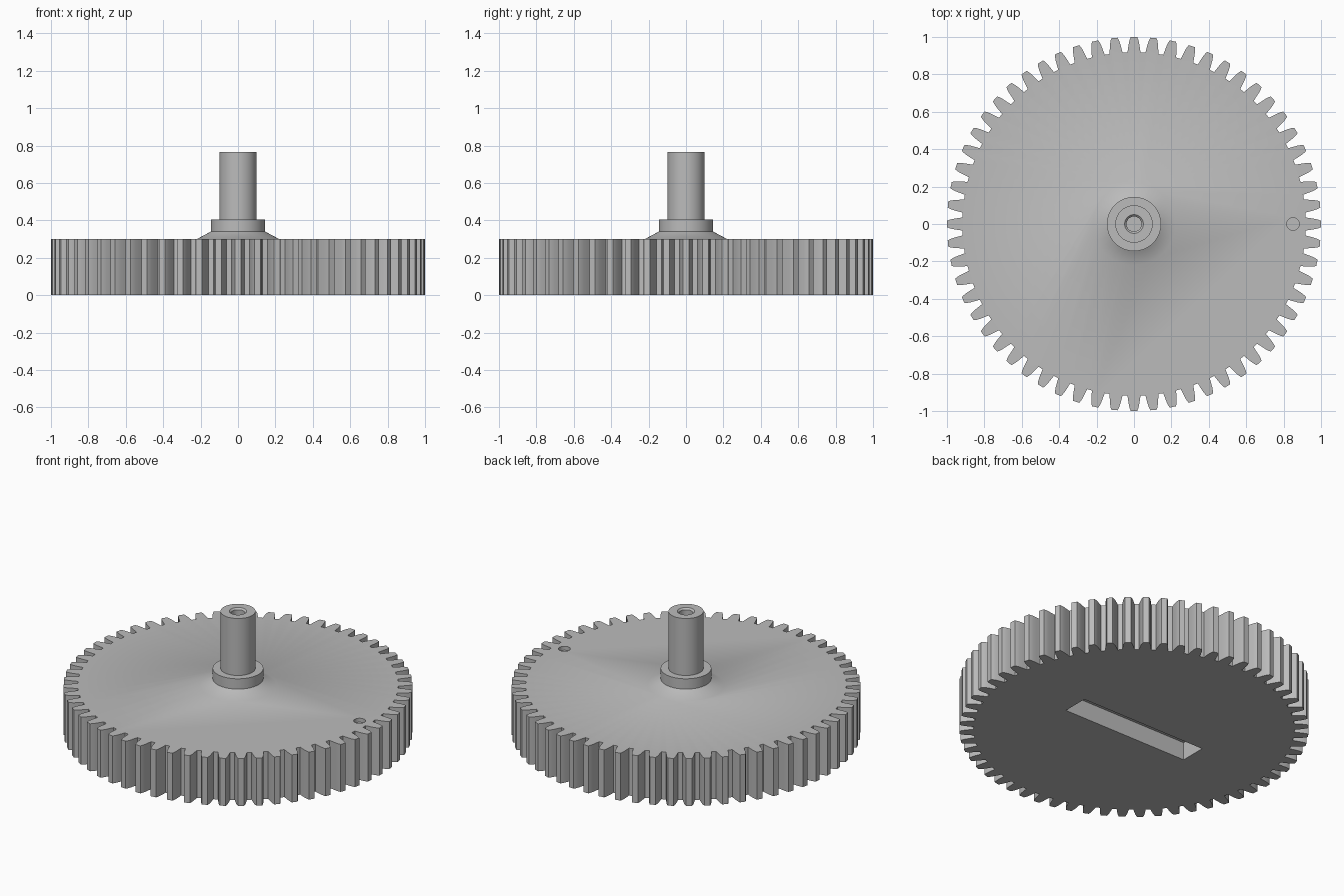
import bpy
import bmesh
from math import sin, cos, pi
from mathutils import Matrix

default = bpy.data.objects.get("Cube")
if default:
    bpy.data.objects.remove(default, do_unlink=True)

TEETH = 60
PLATE_TOP = 0.3

grey = bpy.data.materials.new("plain grey")
grey.use_nodes = True
grey.diffuse_color = (0.5, 0.5, 0.5, 1)
grey.node_tree.nodes["Principled BSDF"].inputs["Base Color"].default_value = (0.5, 0.5, 0.5, 1)


def make_object(name, bm):
    bmesh.ops.recalc_face_normals(bm, faces=bm.faces)
    mesh = bpy.data.meshes.new(name)
    bm.to_mesh(mesh)
    bm.free()
    mesh.materials.append(grey)
    obj = bpy.data.objects.new(name, mesh)
    bpy.context.collection.objects.link(obj)
    return obj


def combine(target, other, operation):
    """Apply a boolean to the target and discard the other object."""
    bpy.context.view_layer.objects.active = target
    mod = target.modifiers.new("shape", 'BOOLEAN')
    mod.operation = operation
    mod.solver = 'EXACT'
    mod.object = other
    bpy.ops.object.modifier_apply(modifier=mod.name)
    bpy.data.objects.remove(other, do_unlink=True)


# Toothed plate: one tooth flank, mirrored and repeated round the rim
flank = [(0.918, 0.035), (0.945, 0.031), (0.97, 0.027), (0.988, 0.022), (1.0, 0.017)]
tooth = [(r, -w / r) for r, w in flank] + [(r, w / r) for r, w in reversed(flank)]
bm = bmesh.new()
rim = []
for i in range(TEETH):
    turn = 2 * pi * i / TEETH
    rim += [bm.verts.new((r * cos(turn + a), r * sin(turn + a), 0)) for r, a in tooth]
base = bm.faces.new(rim)
raised = bmesh.ops.extrude_face_region(bm, geom=[base])["geom"]
bmesh.ops.translate(bm, vec=(0, 0, PLATE_TOP),
                    verts=[g for g in raised if isinstance(g, bmesh.types.BMVert)])
gear = make_object("gear_wheel", bm)

# Hub: flared foot, collar and shaft with a countersunk centre hole
profile = [(0, 0.25), (0.22, 0.25), (0.22, PLATE_TOP), (0.145, 0.34), (0.145, 0.405),
           (0.1, 0.405), (0.1, 0.765), (0.05, 0.765), (0.04, 0.755), (0.04, 0.66), (0, 0.66)]
bm = bmesh.new()
points = [bm.verts.new((r, 0, z)) for r, z in profile]
edges = [bm.edges.new(pair) for pair in zip(points, points[1:])]
bmesh.ops.spin(bm, geom=points + edges, cent=(0, 0, 0), axis=(0, 0, 1),
               angle=2 * pi, steps=64, use_merge=True)
bmesh.ops.remove_doubles(bm, verts=bm.verts, dist=0.0001)
combine(gear, make_object("hub", bm), 'UNION')

# Long slot in the underside
bm = bmesh.new()
bmesh.ops.create_cube(bm, size=1, matrix=Matrix.Diagonal((0.88, 0.165, 0.226, 1)))
combine(gear, make_object("slot_cutter", bm), 'DIFFERENCE')

# Shallow round dimple near the rim
bm = bmesh.new()
bmesh.ops.create_cone(bm, cap_ends=True, segments=32, radius1=0.034, radius2=0.034,
                      depth=0.05, matrix=Matrix.Translation((0.85, 0, PLATE_TOP)))
combine(gear, make_object("dimple_cutter", bm), 'DIFFERENCE')

# Smooth round surfaces and keep hard edges
bpy.ops.object.select_all(action='DESELECT')
gear.select_set(True)
bpy.context.view_layer.objects.active = gear
bpy.ops.object.shade_smooth_by_angle(angle=pi / 6)
